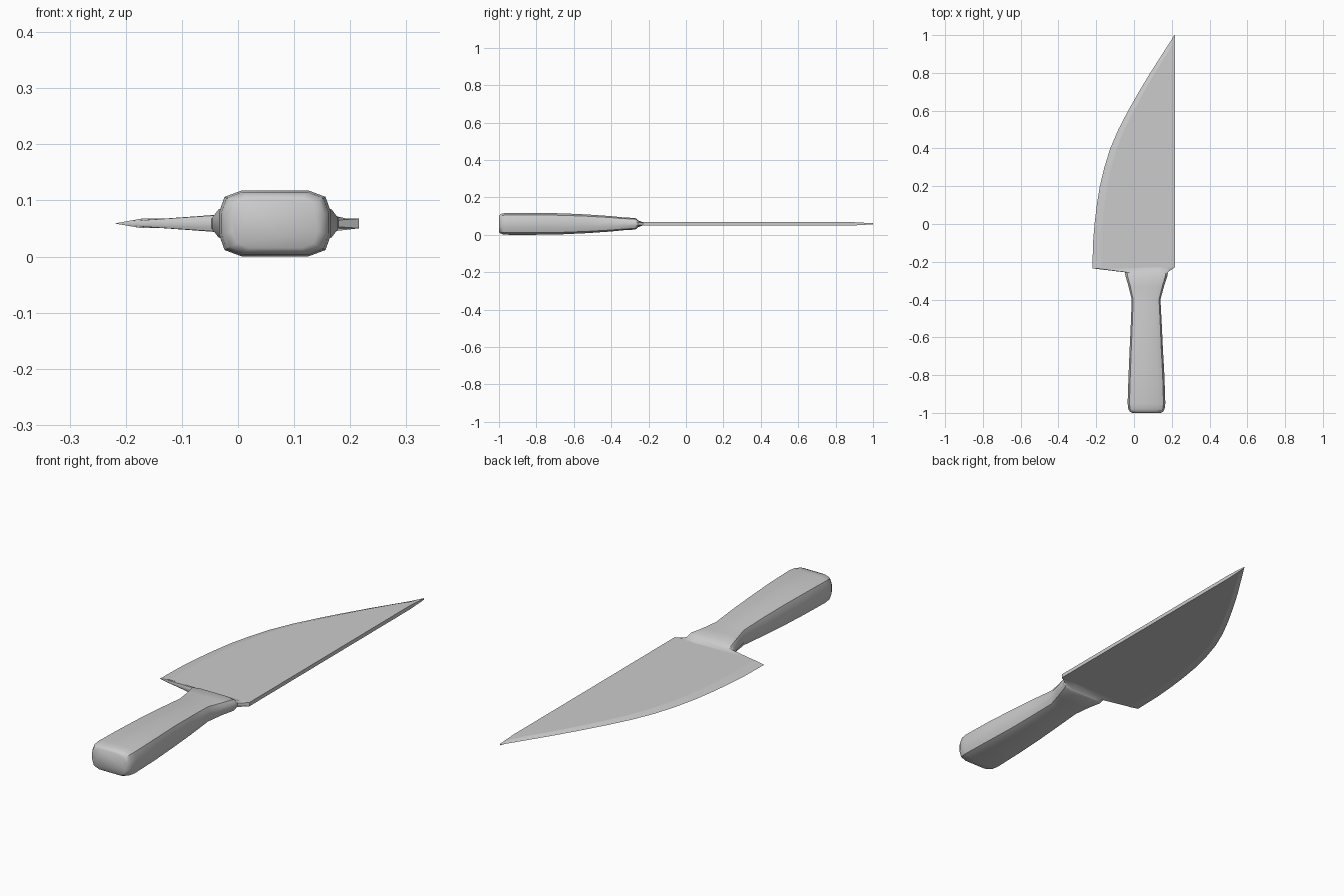
import bpy, bmesh

if "Cube" in bpy.data.objects:
    bpy.data.objects.remove(bpy.data.objects["Cube"])

ZC = 0.059  # mid-plane of the knife


def loft(name, rings, angle, cap_start=True, cap_end=True):
    """Skin a list of equal-length closed rings running along y."""
    bm = bmesh.new()
    rows = [[bm.verts.new(p) for p in r] for r in rings]
    n = len(rows[0])
    for a, b in zip(rows, rows[1:]):
        for i in range(n):
            j = (i + 1) % n
            bm.faces.new((a[i], a[j], b[j], b[i]))
    if cap_start:
        bm.faces.new(rows[0])
    if cap_end:
        bm.faces.new(rows[-1])
    bmesh.ops.recalc_face_normals(bm, faces=bm.faces)
    me = bpy.data.meshes.new(name)
    bm.to_mesh(me)
    bm.free()
    ob = bpy.data.objects.new(name, me)
    bpy.context.collection.objects.link(ob)
    bpy.ops.object.select_all(action='DESELECT')
    ob.select_set(True)
    bpy.context.view_layer.objects.active = ob
    bpy.ops.object.shade_smooth_by_angle(angle=angle)
    return ob


# Blade: straight spine, curved cutting edge with a narrowing ground bevel
edge = [(-0.235, -0.22), (-0.1, -0.217), (0, -0.209), (0.1, -0.197), (0.2, -0.181),
        (0.3, -0.157), (0.4, -0.126), (0.5, -0.083), (0.6, -0.031), (0.7, 0.026),
        (0.8, 0.086), (0.9, 0.15), (0.95, 0.182), (1.0, 0.214)]
SPINE = 0.216
sections = []
for k, (y, x) in enumerate(edge):
    t = (y + 0.235) / 1.235
    bevel = x + min(0.048 - 0.028 * t, 0.6 * (SPINE - x))
    h = 0.0085 if y < 0.92 else 0.0085 - 0.055 * (y - 0.9)
    ys = -0.229 if k == 0 else y
    sections.append([(x, y, ZC), (bevel, y, ZC + h), (SPINE, ys, ZC + h),
                     (SPINE, ys, ZC - h), (bevel, y, ZC - h)])
loft("blade", sections, 0.1)

# Handle: twelve-sided rounded section, flared at the butt and at the collar
quarter = [(1.0, 0.33), (0.9, 0.81), (0.6, 1.0)]
unit = (quarter + [(-x, z) for x, z in reversed(quarter)]
        + [(-x, -z) for x, z in quarter] + [(x, -z) for x, z in reversed(quarter)])


def ring(y, cx, hx, hz):
    return [(cx + u * hx, y, ZC + v * hz) for u, v in unit]


stations = [(-1.0, 0.066, 0.076, 0.044), (-0.993, 0.066, 0.088, 0.051),
            (-0.98, 0.066, 0.096, 0.056), (-0.95, 0.066, 0.1, 0.0585),
            (-0.8, 0.066, 0.095, 0.0585), (-0.66, 0.065, 0.088, 0.056),
            (-0.53, 0.065, 0.082, 0.05), (-0.4, 0.064, 0.076, 0.041),
            (-0.33, 0.065, 0.094, 0.034), (-0.272, 0.066, 0.112, 0.031),
            (-0.262, 0.066, 0.113, 0.025)]
loft("handle", [ring(*s) for s in stations], 0.7, cap_end=False)

# Bolster: wedge spreading from the collar to the full heel of the blade
heel = []
for u, v in unit:
    x = -0.002 + 0.218 * u
    h = 0.0085 if x > -0.172 else 0.0085 * max(0.0, (x + 0.22) / 0.048)
    heel.append((x, -0.232 + 0.014 * (x - 0.0), ZC + (h if v > 0 else -h)))
loft("bolster", [ring(-0.262, 0.066, 0.113, 0.025), ring(-0.256, 0.066, 0.112, 0.018), heel],
     0.6, cap_start=False, cap_end=False)
